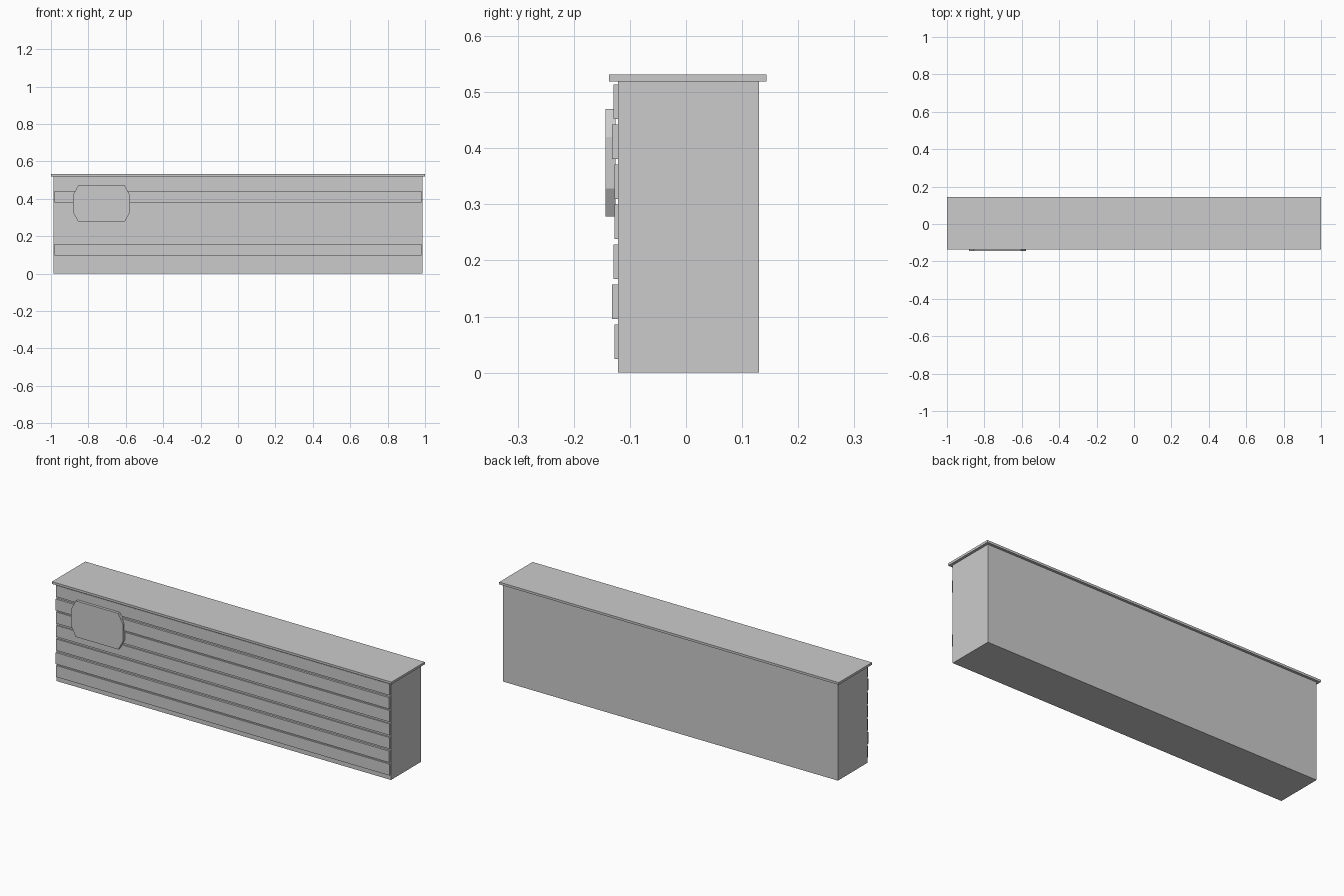
import bpy, bmesh

if "Cube" in bpy.data.objects:
    bpy.data.objects.remove(bpy.data.objects["Cube"])


def box(name, x0, x1, y0, y1, z0, z1):
    bpy.ops.mesh.primitive_cube_add(size=1)
    ob = bpy.context.object
    ob.name = ob.data.name = name
    ob.location = ((x0 + x1) / 2, (y0 + y1) / 2, (z0 + z1) / 2)
    ob.scale = (x1 - x0, y1 - y0, z1 - z0)
    bpy.ops.object.transform_apply(location=True, rotation=False, scale=True)
    return ob


# Counter body and overhanging worktop
box("counter_body", -0.986, 0.986, -0.121, 0.130, 0.0, 0.52)
box("counter_top", -1.0, 1.0, -0.137, 0.1435, 0.519, 0.531)

# Horizontal front planks, slightly varying in thickness
fronts = [-0.127, -0.132, -0.129, -0.127, -0.127, -0.132, -0.129]
for i, y in enumerate(fronts):
    z = 0.0245 + i * 0.0713
    box(f"front_plank_{i + 1}", -0.982, 0.982, y, -0.120, z, z + 0.061)

# Sign board with chamfered corners
cx, cz, hw, hh, dx, dz = -0.73, 0.374, 0.152, 0.096, 0.027, 0.05
corner = [(hw, hh - dz), (hw - dx, hh)]
outline = (corner + [(-x, z) for x, z in reversed(corner)]
           + [(-x, -z) for x, z in corner] + [(x, -z) for x, z in reversed(corner)])
bm = bmesh.new()
face = bm.faces.new([bm.verts.new((cx + x, -0.1435, cz + z)) for x, z in outline])
ext = bmesh.ops.extrude_face_region(bm, geom=[face])
bmesh.ops.translate(bm, vec=(0, 0.0175, 0),
                    verts=[g for g in ext["geom"] if isinstance(g, bmesh.types.BMVert)])
bmesh.ops.recalc_face_normals(bm, faces=bm.faces)
mesh = bpy.data.meshes.new("sign_board")
bm.to_mesh(mesh)
bm.free()
bpy.context.collection.objects.link(bpy.data.objects.new("sign_board", mesh))
